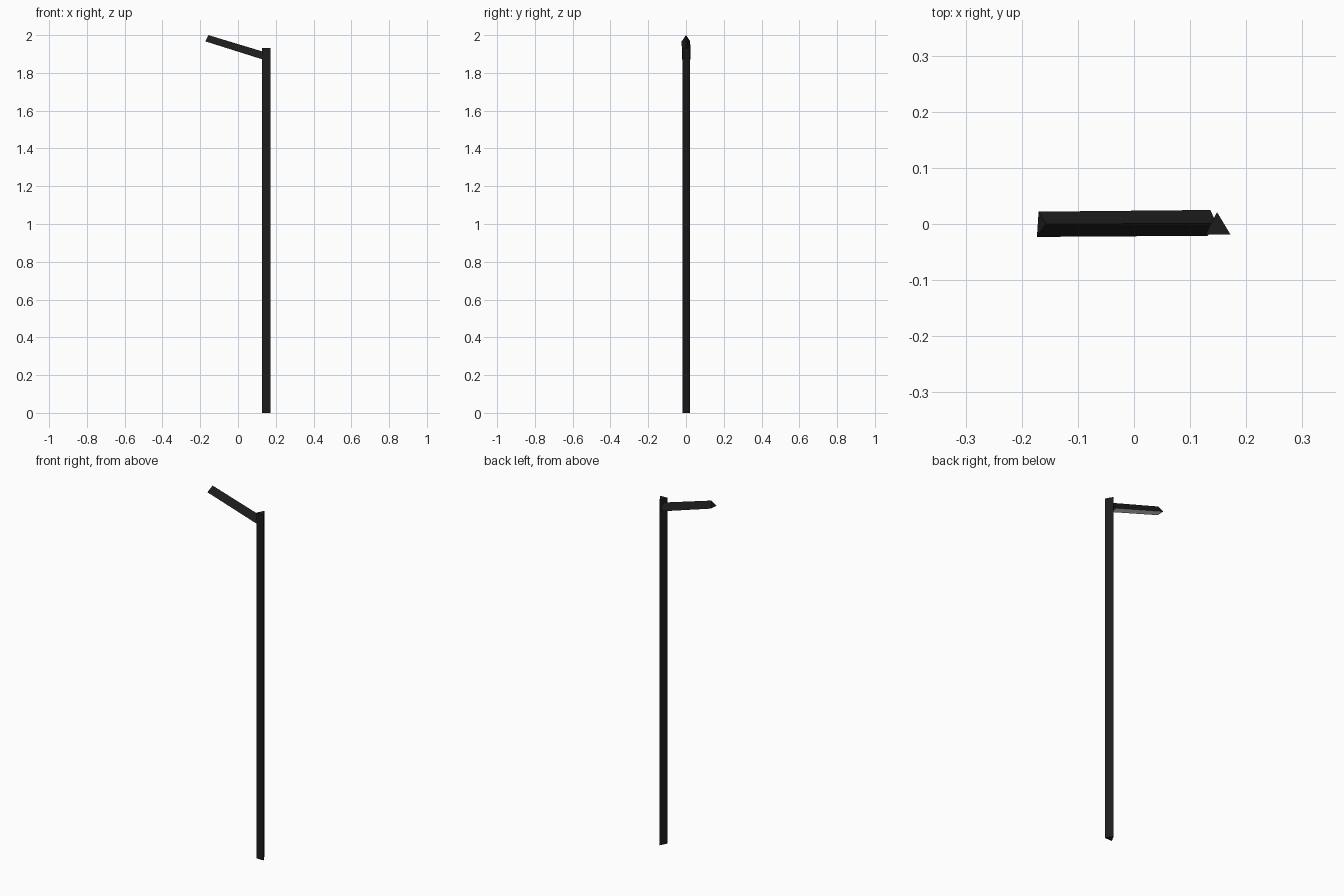
import bpy
import bmesh

if "Cube" in bpy.data.objects:
    bpy.data.objects.remove(bpy.data.objects["Cube"])


def material(name, value):
    m = bpy.data.materials.new(name)
    m.diffuse_color = (value, value, value, 1)
    m.use_nodes = True
    m.node_tree.nodes["Principled BSDF"].inputs["Base Color"].default_value = m.diffuse_color
    return m


black = material("black_metal", 0.012)
white = material("white_lamp", 0.8)


def prism(name, start, end, mats, underside=0):
    """Three-sided bar between two triangles; underside sets the material of faces pointing down."""
    bm = bmesh.new()
    a = [bm.verts.new(p) for p in start]
    b = [bm.verts.new(p) for p in end]
    for i in range(3):
        j = (i + 1) % 3
        bm.faces.new((a[i], a[j], b[j], b[i]))
    bm.faces.new(a[::-1])
    bm.faces.new(b)
    bmesh.ops.recalc_face_normals(bm, faces=bm.faces)
    bm.normal_update()
    for f in bm.faces:
        if f.normal.z < -0.8:
            f.material_index = underside
    mesh = bpy.data.meshes.new(name)
    for m in mats:
        mesh.materials.append(m)
    bm.to_mesh(mesh)
    bm.free()
    ob = bpy.data.objects.new(name, mesh)
    bpy.context.collection.objects.link(ob)


# Upright post, flat side to the front
section = [(0.127, -0.019), (0.172, -0.019), (0.148, 0.021)]
prism("post", [(x, y, 0) for x, y in section],
      [(x, y, 1.932) for x, y in section], [black])

# Rising lamp arm, ridge on top and light panel below
prism("lamp_arm",
      [(0.131, -0.021, 1.871), (0.147, 0.001, 1.908), (0.136, 0.025, 1.871)],
      [(-0.173, -0.023, 1.967), (-0.157, 0.0, 2.0), (-0.170, 0.022, 1.967)],
      [black, white], underside=1)
